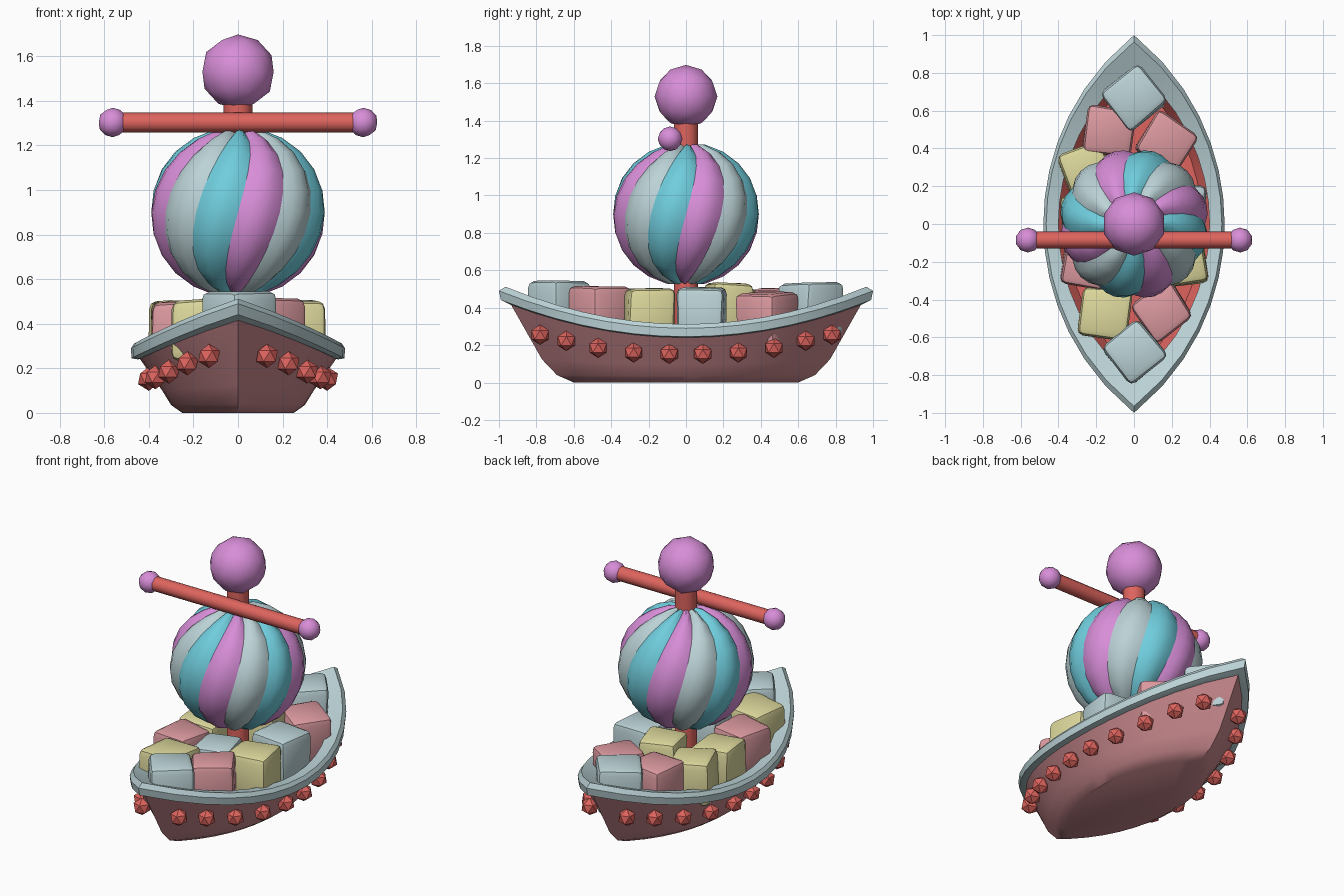
import bpy, bmesh, math, random
from mathutils import Vector, Matrix

if "Cube" in bpy.data.objects:
    bpy.data.objects.remove(bpy.data.objects["Cube"])

random.seed(4)


def mat(name, r, g, b):
    lin = [((c / 255 + 0.055) / 1.055) ** 2.4 for c in (r, g, b)]
    m = bpy.data.materials.new(name)
    m.diffuse_color = (*lin, 1)
    m.use_nodes = True
    m.node_tree.nodes["Principled BSDF"].inputs["Base Color"].default_value = m.diffuse_color
    return m


HULL = mat("dusty_rose", 200, 136, 141)
PINK = mat("pink", 220, 154, 160)
PALE = mat("pale_blue", 188, 211, 215)
CYAN = mat("cyan", 112, 206, 222)
VIOLET = mat("violet", 216, 142, 216)
YELLOW = mat("pale_yellow", 221, 216, 156)
RED = mat("coral_red", 222, 100, 94)


def finish(bm, name, mats, smooth=None):
    bmesh.ops.recalc_face_normals(bm, faces=bm.faces)
    me = bpy.data.meshes.new(name)
    bm.to_mesh(me)
    bm.free()
    for m in mats:
        me.materials.append(m)
    ob = bpy.data.objects.new(name, me)
    bpy.context.collection.objects.link(ob)
    if smooth:
        bpy.ops.object.select_all(action='DESELECT')
        ob.select_set(True)
        bpy.context.view_layer.objects.active = ob
        bpy.ops.object.shade_smooth_by_angle(angle=math.radians(smooth))
    return ob


def lens(hw, hl, z, rise, n=14):
    """Pointed boat outline; z climbs with y squared."""
    R = (hl * hl + hw * hw) / (2 * hw)
    right = []
    for i in range(n + 1):
        y = hl * (2 * i / n - 1)
        x = max(0, math.sqrt(R * R - y * y) - (R - hw))
        right.append(Vector((x, y, z + rise * y * y)))
    left = [Vector((-p.x, p.y, p.z)) for p in right[-2:0:-1]]
    return right + left


def loft(name, rings, mats, cap=False, closed=False, smooth=35):
    bm = bmesh.new()
    vs = [[bm.verts.new(p) for p in r] for r in rings]
    n = len(vs[0])
    pairs = list(zip(vs, vs[1:])) + ([(vs[-1], vs[0])] if closed else [])
    for a, b in pairs:
        for i in range(n):
            j = (i + 1) % n
            bm.faces.new((a[i], a[j], b[j], b[i]))
    if cap:
        bm.faces.new(vs[0])
    return finish(bm, name, mats, smooth)


# Hull, inner deck lining and gunwale rim
loft("hull", [lens(.25, .60, 0, 0), lens(.30, .69, .035, .01),
              lens(.34, .77, .10, .04), lens(.46, .95, .27, .19)], [HULL], cap=True)
loft("deck", [lens(.36, .78, .2, 0), lens(.43, .88, .27, .19)], [RED], cap=True)
loft("rim", [lens(.465, .965, .312, .215), lens(.48, 1.0, .29, .20),
             lens(.478, .99, .245, .20), lens(.45, .94, .24, .20),
             lens(.40, .84, .25, .20), lens(.40, .83, .305, .21)],
     [PALE], closed=True, smooth=30)

# Beads along both sides of the hull
for side in (-1, 1):
    for end in (-1, 1):
        for k, (x, y, z) in enumerate([(.40, .09, .153), (.37, .28, .16), (.31, .47, .185),
                                       (.227, .64, .222), (.13, .78, .255)]):
            bm = bmesh.new()
            bmesh.ops.create_icosphere(bm, subdivisions=1, radius=.054)
            bmesh.ops.translate(bm, verts=bm.verts, vec=(side * x, end * y, z))
            finish(bm, "hull_bead", [RED])


# Cargo sweets: slightly irregular bevelled cubes
def sweet(x, y, top, size, rot, m):
    bm = bmesh.new()
    bmesh.ops.create_cube(bm, size=1)
    for v in bm.verts:
        v.co += Vector([random.uniform(-.04, .04) for _ in range(3)])
    bmesh.ops.bevel(bm, geom=bm.edges[:], offset=.13, segments=2, profile=.5, affect='EDGES')
    h = .28
    bm.transform(Matrix.Translation((x, y, top - h / 2)) @ Matrix.Rotation(math.radians(rot), 4, 'Z')
                 @ Matrix.Diagonal((size, size, h, 1)))
    finish(bm, "cargo_block", [m], 40)


for args in [
    (0, .67, .53, .255, 38, PALE), (0, -.68, .55, .255, 38, PALE),
    (-.13, .49, .51, .255, -8, PINK), (.17, .43, .48, .25, -32, PINK),
    (-.15, -.47, .51, .26, -8, YELLOW), (.15, -.46, .51, .25, 35, PINK),
    (-.25, .28, .50, .25, 20, YELLOW), (.25, -.20, .50, .25, 8, YELLOW),
    (.25, .08, .51, .25, -5, PALE), (-.26, .04, .49, .24, 5, YELLOW),
    (-.25, -.21, .50, .25, -10, PINK), (.02, -.23, .50, .23, 10, PALE),
    (0, .23, .53, .23, 15, YELLOW),
]:
    sweet(*args)

# Twisted, puffy striped balloon
GORES, SEG, RINGS = 12, 4, 12
bm = bmesh.new()
rows = []
for r in range(1, RINGS):
    lat = -math.pi / 2 + math.pi * r / RINGS
    row = []
    for i in range(GORES * SEG):
        puff = .945 + .055 * math.sin(math.pi * (i % SEG) / SEG) ** .8
        a = -math.pi / 2 + 2 * math.pi * i / (GORES * SEG) + math.radians(48) * lat / math.pi
        rad = .398 * puff * math.cos(lat)
        row.append(bm.verts.new((rad * math.cos(a), rad * math.sin(a), .9 + .385 * puff * math.sin(lat))))
    rows.append(row)
N = GORES * SEG
for i in range(N):
    j = (i + 1) % N
    for a, b in zip(rows, rows[1:]):
        bm.faces.new((a[i], a[j], b[j], b[i])).material_index = (i // SEG) % 3
for row, z in ((rows[0], .525), (rows[-1], 1.275)):
    pole = bm.verts.new((0, 0, z))
    for i in range(N):
        bm.faces.new((row[i], row[(i + 1) % N], pole)).material_index = (i // SEG) % 3
finish(bm, "striped_balloon", [VIOLET, PALE, CYAN], 28)


# Mast, yard and ball finials
def rod(name, r, length, matrix, sides=12):
    bm = bmesh.new()
    bmesh.ops.create_cone(bm, cap_ends=True, segments=sides, radius1=r, radius2=r, depth=length)
    bm.transform(matrix)
    finish(bm, name, [RED], 40)


def ball(name, r, pos):
    bm = bmesh.new()
    bmesh.ops.create_icosphere(bm, subdivisions=2, radius=r)
    bmesh.ops.translate(bm, verts=bm.verts, vec=pos)
    finish(bm, name, [VIOLET], 50)


rod("mast", .065, 1.22, Matrix.Translation((0, 0, .8)))
rod("yard", .044, 1.06, Matrix.Translation((0, -.085, 1.303)) @ Matrix.Rotation(math.pi / 2, 4, 'Y'))
ball("mast_ball", .168, (0, 0, 1.53))
for s in (-1, 1):
    ball("yard_ball", .066, (s * .562, -.085, 1.303))
